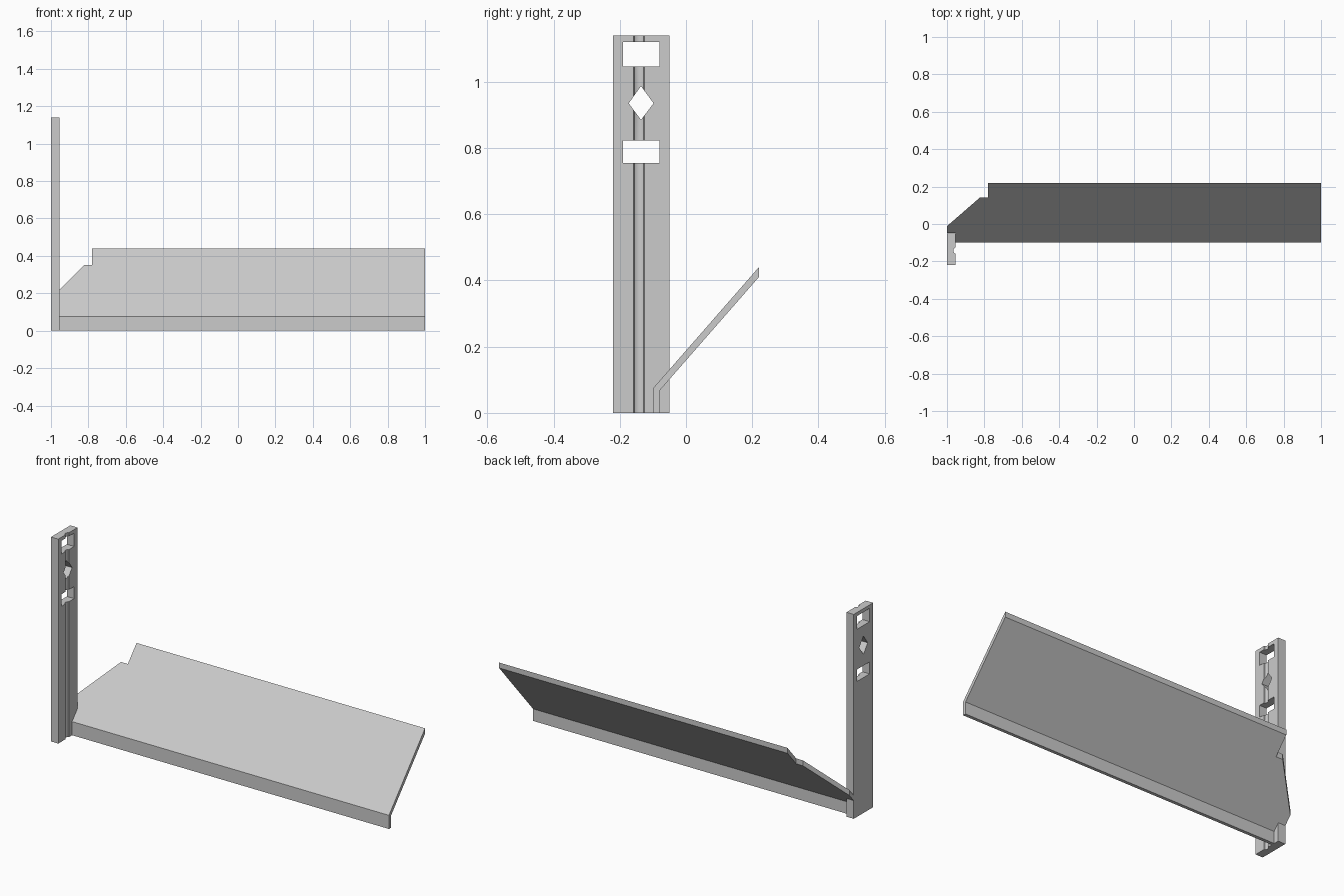
import bpy, bmesh, math
from mathutils import Vector

if "Cube" in bpy.data.objects:
    bpy.data.objects.remove(bpy.data.objects["Cube"])

grey = bpy.data.materials.new("grey_metal")
grey.diffuse_color = (0.6, 0.6, 0.6, 1)
grey.use_nodes = True
grey.node_tree.nodes["Principled BSDF"].inputs["Base Color"].default_value = grey.diffuse_color


def prism(name, points, direction):
    """Extrude a closed outline of 3D points along a direction."""
    bm = bmesh.new()
    face = bm.faces.new([bm.verts.new(p) for p in points])
    ext = bmesh.ops.extrude_face_region(bm, geom=[face])
    bmesh.ops.translate(bm, vec=Vector(direction),
                        verts=[v for v in ext["geom"] if isinstance(v, bmesh.types.BMVert)])
    bmesh.ops.recalc_face_normals(bm, faces=bm.faces[:])
    mesh = bpy.data.meshes.new(name)
    bm.to_mesh(mesh)
    bm.free()
    mesh.materials.append(grey)
    obj = bpy.data.objects.new(name, mesh)
    bpy.context.collection.objects.link(obj)
    return obj


def cut(target, cutter, operation):
    """Apply a boolean and remove the cutter."""
    cutter.hide_render = True
    mod = target.modifiers.new("cut", "BOOLEAN")
    mod.operation, mod.object, mod.solver = operation, cutter, "EXACT"
    bpy.context.view_layer.objects.active = target
    bpy.ops.object.modifier_apply(modifier=mod.name)
    bpy.data.objects.remove(cutter)


# Upright post with a shallow rounded groove down its inner face
LEFT, INNER, HEIGHT = -1.0, -0.955, 1.14
groove = [(INNER - 0.01 * math.sin(math.pi * i / 6),
           -0.142 - 0.016 * math.cos(math.pi * i / 6), 0) for i in range(7)]
post = prism("post", [(LEFT, -0.22, 0), (INNER, -0.22, 0)] + groove
             + [(INNER, -0.05, 0), (LEFT, -0.05, 0)], (0, 0, HEIGHT))

# Two rectangular slots and a diamond hole through the post
holes = [[(-0.19, z0), (-0.08, z0), (-0.08, z1), (-0.19, z1)]
         for z0, z1 in ((0.755, 0.822), (1.046, 1.12))]
holes.append([(-0.136, 0.885), (-0.098, 0.935), (-0.136, 0.987), (-0.173, 0.935)])
for hole in holes:
    cut(post, prism("hole_cutter", [(-1.1, y, z) for y, z in hole], (0.3, 0, 0)), "DIFFERENCE")

# Sloped panel with a vertical front lip
profile = [(-0.098, 0), (-0.098, 0.076), (0.22, 0.44), (0.22, 0.41), (-0.08, 0.067), (-0.08, 0)]
panel = prism("sloped_panel", [(-1, y, z) for y, z in profile], (2, 0, 0))

# Trim the panel's left end: angled corner, small step and notch around the post
plan = [(INNER, -0.3), (1.1, -0.3), (1.1, 0.4), (-0.78, 0.4), (-0.78, 0.143),
        (-0.822, 0.143), (-1.0005, -0.012), (-1.0005, -0.049), (INNER, -0.049)]
cut(panel, prism("plan_cutter", [(x, y, -0.1) for x, y in plan], (0, 0, 0.8)), "INTERSECT")

# Smooth only the curved groove
for obj in (post, panel):
    bpy.ops.object.select_all(action="DESELECT")
    obj.select_set(True)
    bpy.context.view_layer.objects.active = obj
    bpy.ops.object.shade_smooth_by_angle(angle=math.radians(30))
